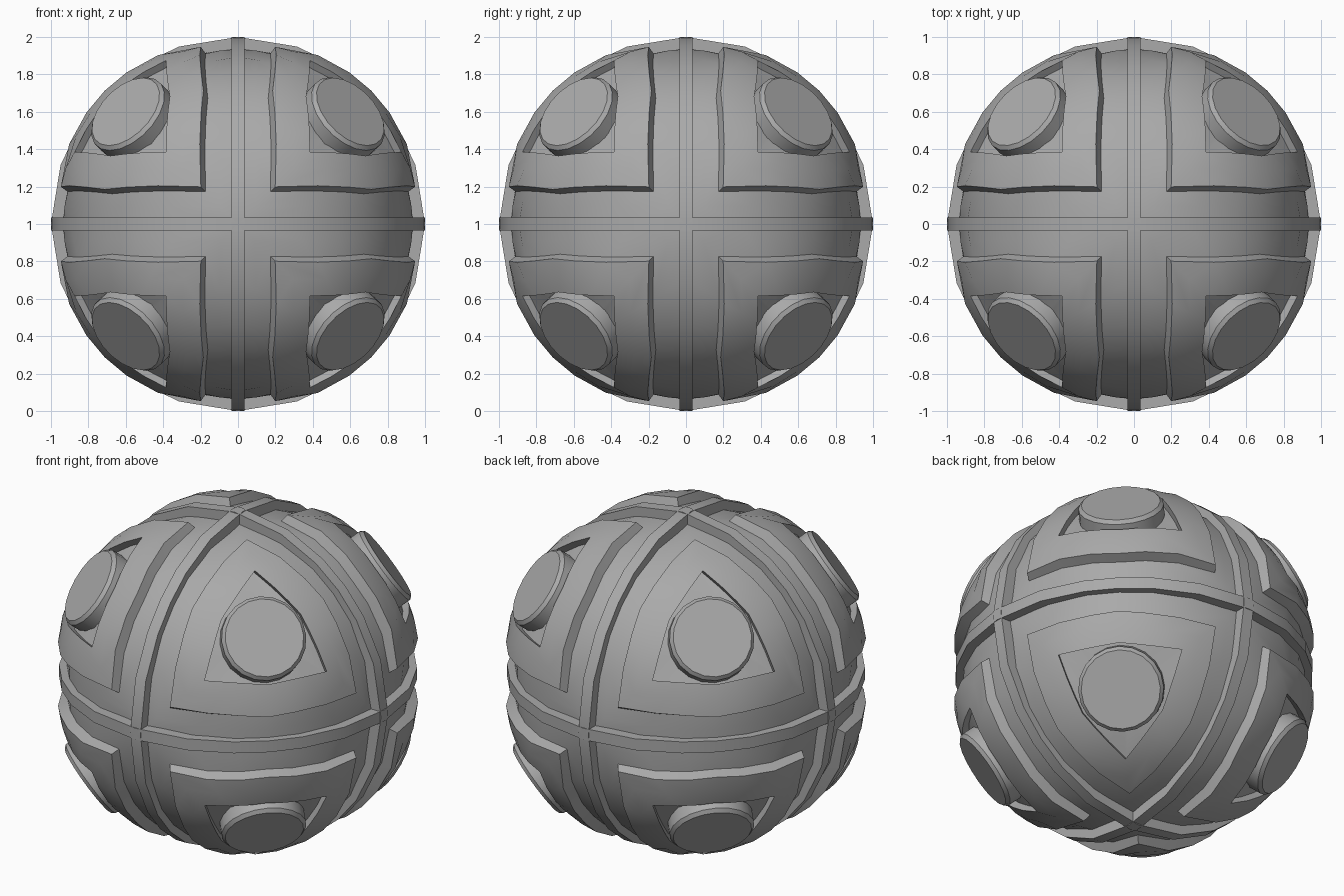
import bpy, bmesh, math
from mathutils import Vector, Matrix

cube = bpy.data.objects.get("Cube")
if cube:
    bpy.data.objects.remove(cube)

grey = bpy.data.materials.new("mid grey metal")
grey.use_nodes = True
COLOUR = (0.40, 0.40, 0.40, 1)
grey.diffuse_color = COLOUR
grey.node_tree.nodes["Principled BSDF"].inputs["Base Color"].default_value = COLOUR

CENTRE = Vector((0, 0, 1))
DIAGONAL = Vector((1, 1, 1)).normalized()
STEPS = 3


def finish(name, bm):
    bmesh.ops.remove_doubles(bm, verts=bm.verts, dist=0.0005)
    bmesh.ops.recalc_face_normals(bm, faces=bm.faces)
    mesh = bpy.data.meshes.new(name)
    bm.to_mesh(mesh)
    bm.free()
    mesh.materials.append(grey)
    obj = bpy.data.objects.new(name, mesh)
    bpy.context.collection.objects.link(obj)
    bpy.ops.object.select_all(action='DESELECT')
    obj.select_set(True)
    bpy.context.view_layer.objects.active = obj
    bpy.ops.object.shade_smooth_by_angle(angle=math.radians(30))
    return obj


def outline(inset, bow, low, high, drop=0.0):
    """Three-sided loop on one octant; radius swells from low near the axes to high."""
    loop = []
    for axis in range(3):
        half = []
        for i in range(STEPS + 1):
            b = i / STEPS
            half.append((inset + bow * b, inset + (1 - inset) * b, 1.0))
        side = half + [(p[0], p[2], p[1]) for p in reversed(half[1:-1])]
        for p in side:
            d = Vector([p[(k + axis) % 3] for k in range(3)]).normalized()
            swell = min(1, (1 - max(d)) / 0.127)
            loop.append(d * (low + (high - low) * swell) - DIAGONAL * drop)
    return loop


def loft(bm, loops):
    rows = [[bm.verts.new(p) for p in loop] for loop in loops]
    for a, b in zip(rows, rows[1:]):
        for i in range(len(a)):
            j = (i + 1) % len(a)
            bm.faces.new((a[i], a[j], b[j], b[i]))
    return rows


def octant_shell(bm):
    # base surface, raised panel, sunken bay
    rows = loft(bm, [
        outline(0.0, 0.0, 0.935, 0.955),
        outline(0.10, 0.025, 0.935, 0.96),
        outline(0.19, 0.05, 0.935, 0.965),
        outline(0.21, 0.05, 0.97, 1.025),
        outline(0.32, 0.07, 0.97, 1.03),
        outline(0.44, 0.095, 0.97, 1.03),
        outline(0.44, 0.095, 0.97, 1.03, 0.045),
        outline(0.70, 0.08, 0.97, 1.02, 0.045),
    ])
    bm.faces.new(rows[-1])


def octant_boss(bm):
    # round tapered boss in the middle of the bay
    turn = DIAGONAL.to_track_quat('Z', 'Y').to_matrix().to_4x4()
    loops = []
    for radius, height in ((0.24, 0.92), (0.24, 1.02), (0.222, 1.04)):
        loops.append([turn @ Vector((radius * math.cos(a), radius * math.sin(a), height))
                      for a in (math.tau * i / 20 for i in range(20))])
    bm.faces.new(loft(bm, loops)[-1])


def mirrored(name, build):
    source = bmesh.new()
    build(source)
    part = bpy.data.meshes.new("part")
    source.to_mesh(part)
    source.free()
    bm = bmesh.new()
    for sx in (-1, 1):
        for sy in (-1, 1):
            for sz in (-1, 1):
                copy = part.copy()
                copy.transform(Matrix.Diagonal((sx, sy, sz, 1)))
                if sx * sy * sz < 0:
                    copy.flip_normals()
                bm.from_mesh(copy)
                bpy.data.meshes.remove(copy)
    bpy.data.meshes.remove(part)
    obj = finish(name, bm)
    obj.location = CENTRE
    return obj


mirrored("panelled_shell", octant_shell)
mirrored("round_bosses", octant_boss)

# Three great-circle ribs
quarter = [math.atan(k / 3) for k in range(3)]
quarter += [math.pi / 2 - math.atan(k / 3) for k in (3, 2, 1)]
angles = [q * math.pi / 2 + a for q in range(4) for a in quarter]
for name, axis in (("rib_level", 'Z'), ("rib_side", 'X'), ("rib_front", 'Y')):
    bm = bmesh.new()
    loops = [[Vector((r * math.cos(a), r * math.sin(a), h)) for a in angles]
             for r, h in ((0.90, -0.035), (1.0, -0.035), (1.0, 0.035), (0.90, 0.035))]
    loft(bm, loops + loops[:1])
    if axis != 'Z':
        bm.transform(Matrix.Rotation(math.pi / 2, 4, 'Y' if axis == 'X' else 'X'))
    finish(name, bm).location = CENTRE
